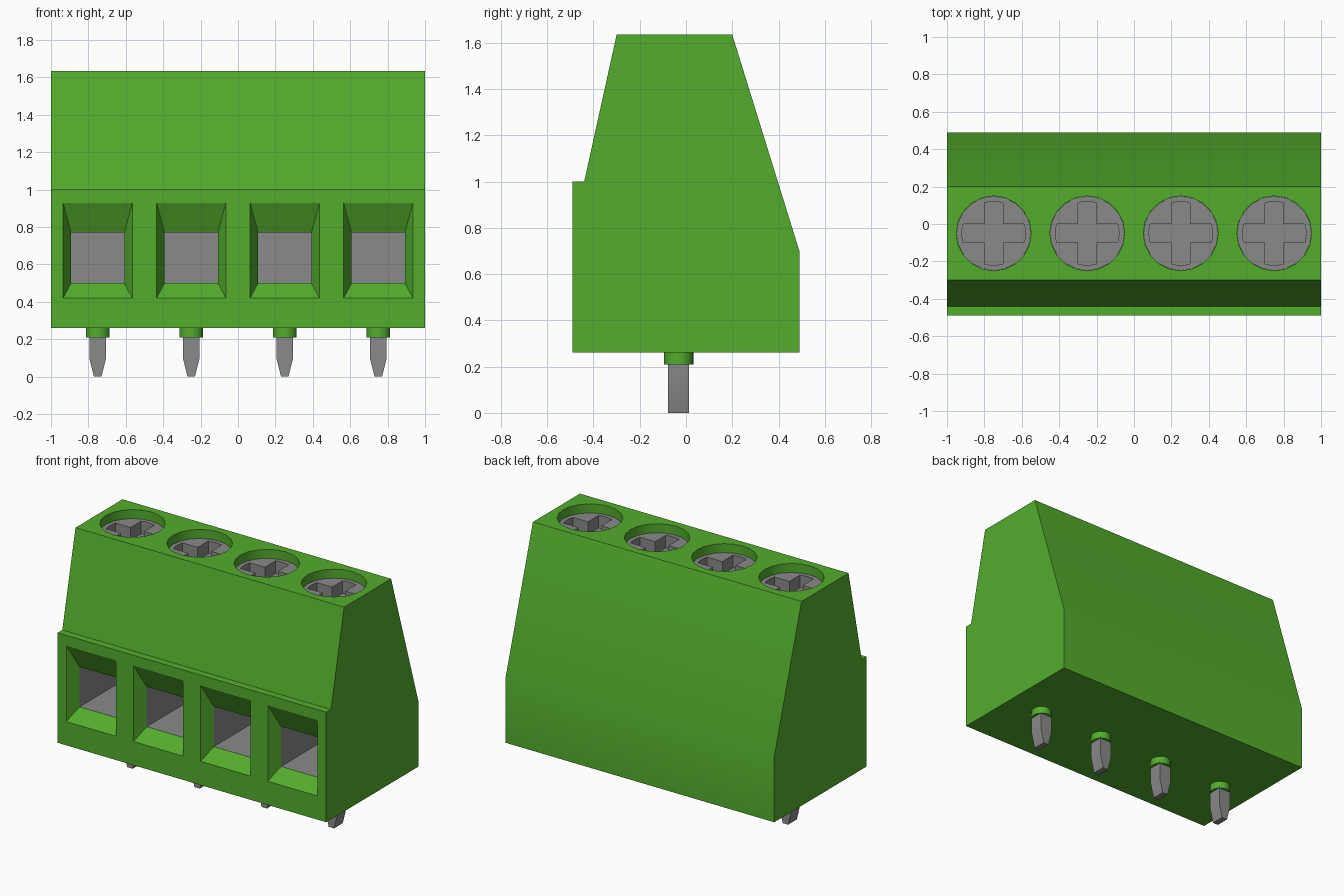
import bpy, bmesh, math

old = bpy.data.objects.get("Cube")
if old:
    bpy.data.objects.remove(old, do_unlink=True)


def material(name, rgb):
    m = bpy.data.materials.new(name)
    m.use_nodes = True
    m.diffuse_color = (*rgb, 1)
    m.node_tree.nodes["Principled BSDF"].inputs["Base Color"].default_value = (*rgb, 1)
    return m


GREEN = material("green plastic", (0.087, 0.418, 0.026))
GREY = material("grey metal", (0.254, 0.254, 0.254))


def loft(name, rings, *mats):
    """Closed solid through a list of rings with equal point counts."""
    bm = bmesh.new()
    loops = [[bm.verts.new(p) for p in ring] for ring in rings]
    n = len(loops[0])
    for a, b in zip(loops, loops[1:]):
        for i in range(n):
            j = (i + 1) % n
            bm.faces.new((a[i], a[j], b[j], b[i]))
    bm.faces.new(loops[0])
    bm.faces.new(loops[-1])
    bmesh.ops.recalc_face_normals(bm, faces=bm.faces)
    mesh = bpy.data.meshes.new(name)
    bm.to_mesh(mesh)
    bm.free()
    for m in mats:
        mesh.materials.append(m)
    ob = bpy.data.objects.new(name, mesh)
    bpy.context.collection.objects.link(ob)
    return ob


def upright(name, outline, z0, z1, *mats):
    return loft(name, [[(x, y, z) for x, y in outline] for z in (z0, z1)], *mats)


def circle(cx, cy, r, n):
    return [(cx + r * math.sin(2 * math.pi * i / n), cy + r * math.cos(2 * math.pi * i / n))
            for i in range(n)]


def cross(cx, cy, r, w):
    """Plus-shaped outline with rounded arm ends."""
    pts = []
    half = math.asin(w / r)
    for k in range(4):
        a = k * math.pi / 2
        for t in (-1, -0.5, 0, 0.5, 1):
            pts.append((cx + r * math.cos(a + t * half), cy + r * math.sin(a + t * half)))
        d = a + math.pi / 4
        pts.append((cx + w * math.sqrt(2) * math.cos(d), cy + w * math.sqrt(2) * math.sin(d)))
    return pts


def rect_xz(cx, half, y, z0, z1):
    return [(cx - half, y, z0), (cx + half, y, z0), (cx + half, y, z1), (cx - half, y, z1)]


def cut(target, cutter):
    mod = target.modifiers.new("cut", "BOOLEAN")
    mod.operation = "DIFFERENCE"
    mod.solver = "EXACT"
    mod.object = cutter
    bpy.context.view_layer.objects.active = target
    bpy.ops.object.modifier_apply(modifier=mod.name)
    bpy.data.objects.remove(cutter, do_unlink=True)


# Housing: side profile swept across the width
profile = [(-0.49, 0.26), (0.49, 0.26), (0.49, 0.70), (0.20, 1.635),
           (-0.30, 1.635), (-0.44, 1.0), (-0.49, 1.0)]
housing = loft("housing", [[(x, y, z) for y, z in profile] for x in (-1, 1)], GREEN, GREY)
parts = [housing]

SCREW_Y = -0.05
PIN_Y = -0.032
for i, x in enumerate((-0.75, -0.25, 0.25, 0.75), 1):
    # Wire entry: tapered funnel leading into a straight metal chamber
    cut(housing, loft("entry_cutter", [
        rect_xz(x, 0.2065, -0.53, 0.38, 1.01),
        rect_xz(x, 0.1425, -0.41, 0.50, 0.77),
        rect_xz(x, 0.1425, 0.15, 0.50, 0.77)]))
    # Screw well
    cut(housing, upright("well_cutter", circle(x, SCREW_Y, 0.2, 20), 1.44, 1.75))

    # Cross-head screw
    screw = upright(f"screw_{i}", circle(x, SCREW_Y, 0.199, 20), 1.43, 1.575, GREY)
    cut(screw, upright("slot_cutter", cross(x, SCREW_Y, 0.17, 0.05), 1.49, 1.65))

    # Pin with collar, tapered across the width
    collar = upright(f"pin_collar_{i}", circle(x, PIN_Y, 0.064, 24), 0.21, 0.265, GREEN)
    shape = [(-0.02, 0), (0.02, 0), (0.045, 0.10), (0.045, 0.22), (-0.045, 0.22), (-0.045, 0.10)]
    pin = loft(f"pin_{i}", [[(x + px, y, z) for px, z in shape]
                            for y in (PIN_Y - 0.046, PIN_Y + 0.046)], GREY)
    parts += [screw, collar, pin]

# Metal colour inside the wire chambers
mesh = housing.data
for f in mesh.polygons:
    pts = [mesh.vertices[v].co for v in f.vertices]
    inside = all(-0.42 < p.y < 0.16 and 0.49 < p.z < 0.78 and abs(p.x) < 0.95 for p in pts)
    f.material_index = 1 if inside else 0

# Smooth the round walls, keep the edges crisp
bpy.ops.object.select_all(action="DESELECT")
for ob in parts:
    ob.select_set(True)
bpy.context.view_layer.objects.active = housing
bpy.ops.object.shade_smooth_by_angle(angle=math.radians(25))
